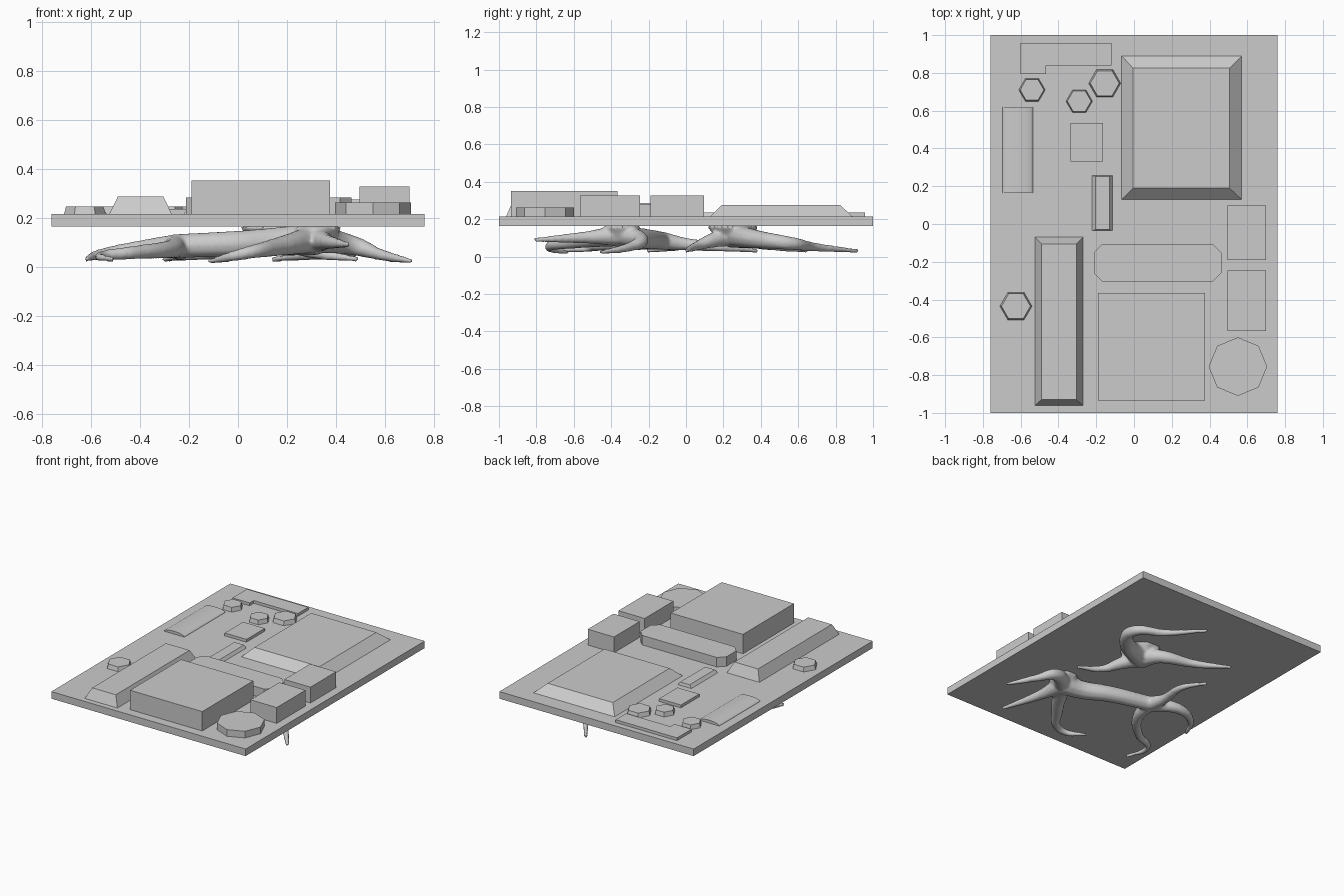
import bpy, bmesh, math

cube = bpy.data.objects.get("Cube")
if cube:
    bpy.data.objects.remove(cube, do_unlink=True)

grey = bpy.data.materials.new("plain_grey")
grey.use_nodes = True
shade = (0.6, 0.6, 0.6, 1)
grey.diffuse_color = shade
grey.node_tree.nodes["Principled BSDF"].inputs["Base Color"].default_value = shade

plate_bottom, plate_top = 0.165, 0.215
tile_height = 0.02


def prism(name, base, height, top=None, bottom=plate_top):
    """Solid between a base outline and an optional different top outline."""
    bm = bmesh.new()
    low = [bm.verts.new((x, y, bottom)) for x, y in base]
    high = [bm.verts.new((x, y, bottom + height)) for x, y in (top or base)]
    bm.faces.new(low)
    bm.faces.new(high)
    for i in range(len(low)):
        j = (i + 1) % len(low)
        bm.faces.new((low[i], low[j], high[j], high[i]))
    bmesh.ops.recalc_face_normals(bm, faces=bm.faces)
    mesh = bpy.data.meshes.new(name)
    bm.to_mesh(mesh)
    bm.free()
    mesh.materials.append(grey)
    obj = bpy.data.objects.new(name, mesh)
    bpy.context.collection.objects.link(obj)
    return obj


def rect(left, right, front, back):
    return [(left, front), (right, front), (right, back), (left, back)]


def cut_rect(left, right, front, back, cut):
    """Rectangle outline with its four corners cut off."""
    return [(left + cut, front), (right - cut, front),
            (right, front + cut), (right, back - cut),
            (right - cut, back), (left + cut, back),
            (left, back - cut), (left, front + cut)]


def ngon(x, y, radius, sides):
    angles = [math.tau * i / sides for i in range(sides)]
    return [(x + radius * math.cos(a), y + radius * math.sin(a)) for a in angles]


def hexagon_pad(name, x, y, radius):
    prism(name, ngon(x, y, radius, 6), 0.03, top=ngon(x, y, radius * 0.9, 6))


# Base plate
prism("base_plate", rect(-0.76, 0.76, -1, 1), plate_top - plate_bottom, bottom=plate_bottom)

# Straight blocks and tiles
prism("large_block", rect(-0.19, 0.375, -0.935, -0.365), 0.137)
prism("side_block_front", rect(0.495, 0.7, -0.567, -0.245), 0.112)
prism("side_block_rear", rect(0.495, 0.7, -0.19, 0.097), 0.112)
prism("cut_corner_block", cut_rect(-0.212, 0.462, -0.305, -0.105, cut=0.045), 0.067)
prism("octagon_pad", ngon(0.55, -0.755, 0.155, sides=8), 0.047)
prism("small_tile", rect(-0.335, -0.165, 0.33, 0.535), tile_height)

# Blocks with sloping sides
prism("narrow_tile", rect(-0.222, -0.115, -0.035, 0.257), tile_height,
      top=rect(-0.205, -0.13, -0.03, 0.252))
prism("sloped_court", rect(-0.065, 0.57, 0.13, 0.89), 0.06,
      top=rect(-0.005, 0.505, 0.19, 0.825))
prism("sloped_bar", rect(-0.525, -0.27, -0.962, -0.07), 0.072,
      top=rect(-0.49, -0.305, -0.93, -0.105))

# L-shaped tile
left, inner, right = -0.6, -0.465, -0.12
front, step, back = 0.795, 0.84, 0.957
prism("corner_tile", [(left, front), (inner, front), (inner, step),
                      (right, step), (right, back), (left, back)], tile_height)

# Hexagon pads
hexagon_pad("hexagon_pad_front", -0.625, -0.435, 0.085)
hexagon_pad("hexagon_pad_outer", -0.54, 0.71, 0.07)
hexagon_pad("hexagon_pad_middle", -0.29, 0.65, 0.07)
hexagon_pad("hexagon_pad_inner", -0.155, 0.745, 0.085)

# Shallow arched roof: half-ellipse profile stood up, then laid along y
profile = ngon(0, 0, 0.08, sides=24)[:13]
arch = prism("arched_roof", profile, 0.455, bottom=0.165)
for vertex in arch.data.vertices:
    x, rise, along = vertex.co
    vertex.co = (x - 0.615, along, plate_top + max(rise, 0) / 4)
arch.data.flip_normals()

# Roots under the plate
curve = bpy.data.curves.new("roots", "CURVE")
curve.dimensions = "3D"
curve.bevel_depth = 1
curve.bevel_resolution = 3
curve.resolution_u = 8
curve.use_fill_caps = True
rear_hub, front_hub, side_hub = (0.15, 0.25), (0.32, -0.34), (-0.25, -0.13)


def add_root(path, thick=0.06, thin=0.012, start=0.115, end=0.03):
    """Tube through plan points whose height and thickness change steadily."""
    spline = curve.splines.new("BEZIER")
    spline.bezier_points.add(len(path) - 1)
    for i, (x, y) in enumerate(path):
        t = i / (len(path) - 1)
        point = spline.bezier_points[i]
        point.co = (x, y, start + (end - start) * t)
        point.radius = thick + (thin - thick) * t ** 0.8
        point.handle_left_type = point.handle_right_type = "AUTO"


# Rear group
add_root([rear_hub, (0.37, 0.37), (0.46, 0.55), (0.31, 0.69), (0.14, 0.92)], thick=0.07)
add_root([rear_hub, (0.1, 0.38), (-0.1, 0.49), (-0.29, 0.65)], thick=0.07)
add_root([rear_hub, (0.24, 0.14), (0.31, 0.06), (0.49, 0)])

# Front group
add_root([front_hub, (0.36, -0.54), (0.45, -0.81)], end=0.09)
add_root([front_hub, (0.48, -0.24), (0.57, -0.3), (0.71, -0.46)], end=0.022)
add_root([front_hub, (0.17, -0.58), (0.015, -0.73), (-0.12, -0.63)], end=0.02)

# Trunk and the group it leads to
add_root([front_hub, (0.2, -0.31), (0.03, -0.22), side_hub], thick=0.07, thin=0.05, end=0.085)
add_root([side_hub, (-0.28, -0.29), (-0.43, -0.46), (-0.56, -0.53), (-0.51, -0.69)],
         thick=0.05, start=0.085)
add_root([side_hub, (-0.44, -0.04), (-0.57, -0.1), (-0.62, -0.21)], thick=0.05, start=0.085)
add_root([side_hub, (-0.26, 0), (-0.23, 0.21), (-0.3, 0.385)], thick=0.05, start=0.085)

# Stumps flaring out against the plate
for hub, flare in ((rear_hub, 0.145), (front_hub, 0.105)):
    add_root([hub, hub], thick=flare * 0.6, thin=flare, start=0.09, end=plate_bottom)

# Blend the tubes into one smooth body
curve.materials.append(grey)
tubes = bpy.data.objects.new("root_tubes", curve)
bpy.context.collection.objects.link(tubes)
bpy.context.view_layer.update()
mesh = bpy.data.meshes.new_from_object(tubes.evaluated_get(bpy.context.evaluated_depsgraph_get()))
bpy.data.objects.remove(tubes, do_unlink=True)
roots = bpy.data.objects.new("roots", mesh)
bpy.context.collection.objects.link(roots)
remesh = roots.modifiers.new("blend", "REMESH")
remesh.mode = "VOXEL"
remesh.voxel_size = 0.01
remesh.use_smooth_shade = True
soften = roots.modifiers.new("soften", "SMOOTH")
soften.factor = 0.5
soften.iterations = 6
